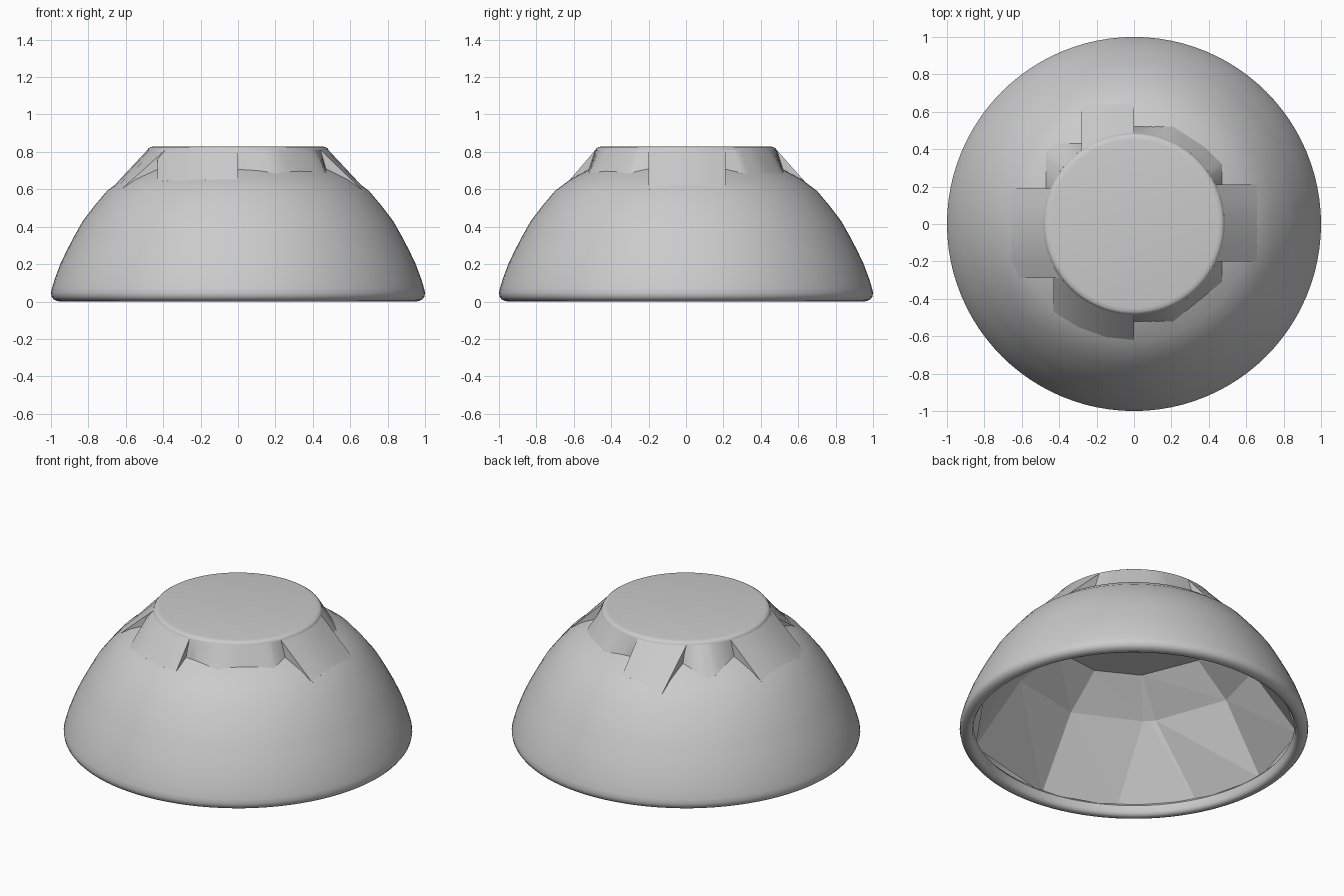
import bpy, bmesh, math
from mathutils import Vector

if "Cube" in bpy.data.objects:
    bpy.data.objects.remove(bpy.data.objects["Cube"])

grey = bpy.data.materials.new("plain grey")
grey.use_nodes = True
grey.diffuse_color = (0.6, 0.6, 0.6, 1)
grey.node_tree.nodes["Principled BSDF"].inputs["Base Color"].default_value = (0.6, 0.6, 0.6, 1)


def finish(name, bm, smooth=0):
    """Turn the bmesh into a grey object, smoothed below the given angle."""
    mesh = bpy.data.meshes.new(name)
    bm.to_mesh(mesh)
    bm.free()
    mesh.materials.append(grey)
    ob = bpy.data.objects.new(name, mesh)
    bpy.context.scene.collection.objects.link(ob)
    if smooth:
        bpy.ops.object.select_all(action='DESELECT')
        ob.select_set(True)
        bpy.context.view_layer.objects.active = ob
        bpy.ops.object.shade_smooth_by_angle(angle=math.radians(smooth))


def lathe(name, profile, steps=96):
    bm = bmesh.new()
    pts = [bm.verts.new((r, 0, z)) for r, z in profile]
    edges = [bm.edges.new(p) for p in zip(pts, pts[1:])]
    bmesh.ops.spin(bm, geom=pts + edges, cent=(0, 0, 0), axis=(0, 0, 1),
                   angle=2 * math.pi, steps=steps, use_merge=True)
    bmesh.ops.remove_doubles(bm, verts=bm.verts, dist=0.0005)
    bmesh.ops.recalc_face_normals(bm, faces=bm.faces)
    finish(name, bm, 40)


# Outer bowl wall, from the crown down over the rounded lip
DOME = [(0.40, 0.75), (0.46, 0.735), (0.53, 0.70), (0.62, 0.652), (0.70, 0.592), (0.765, 0.515),
        (0.83, 0.43), (0.875, 0.35), (0.917, 0.27), (0.95, 0.20), (0.98, 0.12), (0.995, 0.07)]
LIP = [(1.0, 0.045), (0.996, 0.025), (0.985, 0.011), (0.968, 0.003), (0.95, 0.0), (0.935, 0.005),
       (0.925, 0.02), (0.92, 0.06), (0.945, 0.09)]
lathe("bowl_wall", DOME + LIP)

# Closed foot disc with a softened top edge
FOOT_R = 0.485
lathe("foot", [(0, 0.829), (0.45, 0.829), (0.468, 0.826), (0.479, 0.819),
               (FOOT_R, 0.807), (FOOT_R, 0.70), (0, 0.70)])


def surface(r):
    """Height of the bowl wall at radius r."""
    for (r0, z0), (r1, z1) in zip(DOME, DOME[1:]):
        if r0 <= r <= r1:
            return z0 + (z1 - z0) * (r - r0) / (r1 - r0)
    return 0.75


def foot_point(p, axis):
    """Point on the foot circle behind p, straight along x or y, or radial."""
    if axis == "x":
        return Vector((math.copysign(math.sqrt(FOOT_R ** 2 - p.y ** 2), p.x), p.y))
    if axis == "y":
        return Vector((p.x, math.copysign(math.sqrt(FOOT_R ** 2 - p.x ** 2), p.y)))
    return p.normalized() * FOOT_R


def plate(name, outline, axis="radial", cuts=5):
    """Sloped skirt from the foot edge down to an outline on the bowl."""
    outline = [Vector(p) for p in outline]
    points = [a.lerp(b, i / cuts) for a, b in zip(outline, outline[1:]) for i in range(cuts)]
    bm = bmesh.new()
    sections = []
    for p in points + [outline[-1]]:
        q = foot_point(p, axis)
        z = surface(p.length)
        co = [(q.x, q.y, 0.81), (p.x, p.y, z), (p.x, p.y, z - 0.02), (q.x, q.y, 0.70)]
        sections.append([bm.verts.new(c) for c in co])
    for a, b in zip(sections, sections[1:]):
        for i in range(4):
            j = (i + 1) % 4
            bm.faces.new((a[i], a[j], b[j], b[i]))
    bm.faces.new(sections[0])
    bm.faces.new(sections[-1][::-1])
    bmesh.ops.recalc_face_normals(bm, faces=bm.faces)
    finish(name, bm, 20)


# Long plates running down from the foot
plate("left_plate", [(0.66, -0.20), (0.66, 0.21)], "x")
plate("right_plate", [(-0.66, -0.29), (-0.66, 0.19)], "x")
plate("back_plate", [(-0.28, 0.64), (0, 0.64)], "y")
plate("front_plate", [(-0.43, -0.47), (-0.30, -0.55), (-0.15, -0.605), (0, -0.62)], "y")
# Short plates between them
plate("front_left_plate", [(0, -0.52), (0.21, -0.52), (0.47, -0.31), (0.47, -0.20)])
plate("back_left_plate", [(0, 0.52), (0.21, 0.52), (0.38, 0.41), (0.47, 0.32), (0.47, 0.21)])
plate("back_right_plate", [(-0.28, 0.43), (-0.43, 0.43), (-0.47, 0.38), (-0.47, 0.19)])

# Faceted lining: straight strips on four sides with tapering fills between
RINGS = [(0.945, 0.065), (0.69, 0.485), (0.48, 0.67)]
STRIPS = [(0, -0.24, 0.24), (90, -0.10, 0.36), (180, 0.0, 0.44), (270, -0.53, -0.10)]


def ring_points(r, z):
    limit = 0.7 * r
    pairs = []
    for axis, *offsets in STRIPS:
        pairs.append([math.radians(axis) + math.asin(max(-limit, min(limit, o)) / r)
                      for o in offsets])
    pairs.append([t + 2 * math.pi for t in pairs[0]])
    angles = []
    for (a, b), (c, _) in zip(pairs, pairs[1:]):
        # Wide fills are split in two
        angles += [a, b, b + (c - b) * 0.5]
    return [(r * math.cos(t), r * math.sin(t), z) for t in angles]


bm = bmesh.new()
rings = [[bm.verts.new(p) for p in ring_points(r, z)] for r, z in RINGS]
n = len(rings[0])
for lo, hi in zip(rings, rings[1:]):
    for i in range(n):
        j = (i + 1) % n
        bm.faces.new((lo[i], hi[i], hi[j]))
        bm.faces.new((lo[i], hi[j], lo[j]))
# Flat ceiling under the foot
bm.faces.new(rings[-1][::-1])
finish("faceted_lining", bm)
